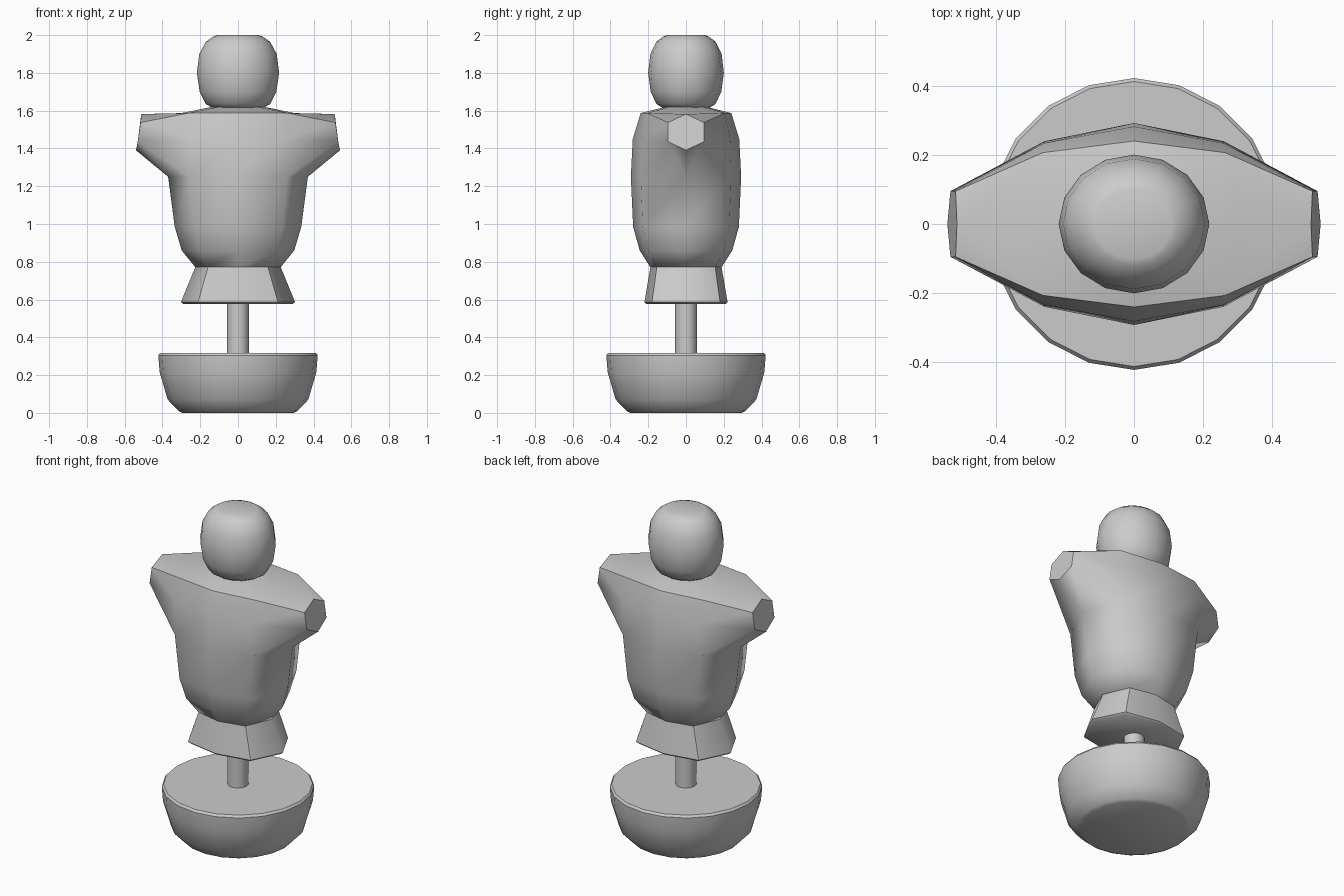
import bpy, bmesh
from math import pi, sin, cos, radians

if "Cube" in bpy.data.objects:
    bpy.data.objects.remove(bpy.data.objects["Cube"])


def finish(name, bm, angle):
    bmesh.ops.recalc_face_normals(bm, faces=bm.faces)
    me = bpy.data.meshes.new(name)
    bm.to_mesh(me)
    bm.free()
    ob = bpy.data.objects.new(name, me)
    bpy.context.collection.objects.link(ob)
    bpy.ops.object.select_all(action='DESELECT')
    ob.select_set(True)
    bpy.context.view_layer.objects.active = ob
    bpy.ops.object.shade_smooth_by_angle(angle=radians(angle))
    return ob


def circle(rx, ry, z, n):
    return [(rx * cos(2 * pi * i / n), ry * sin(2 * pi * i / n), z) for i in range(n)]


def octagon(rx, ry, z, dx=0.7, dy=0.82):
    # order: right, back-right, back, back-left, left, front-left, front, front-right
    x, y = rx * dx, ry * dy
    return [(rx, 0, z), (x, y, z), (0, ry, z), (-x, y, z),
            (-rx, 0, z), (-x, -y, z), (0, -ry, z), (x, -y, z)]


def bridge(bm, a, b, skip=()):
    n = len(a)
    for i in range(n):
        if i not in skip:
            bm.faces.new((a[i], a[(i + 1) % n], b[(i + 1) % n], b[i]))


def loft(name, loops, angle=40):
    bm = bmesh.new()
    rings = [[bm.verts.new(p) for p in loop] for loop in loops]
    for a, b in zip(rings, rings[1:]):
        bridge(bm, a, b)
    bm.faces.new(rings[0])
    bm.faces.new(rings[-1])
    return finish(name, bm, angle)


# weighted base
base = [(.295, 0), (.315, .01), (.372, .07), (.415, .215), (.422, .305), (.412, .318)]
loft("base", [circle(r, r, z, 20) for r, z in base])

# post
loft("post", [circle(.058, .058, z, 16) for z in (.3, .62)])

# flared hips
hips = [(.29, .21, .577), (.302, .22, .587), (.225, .188, .775)]
loft("hips", [octagon(*h) for h in hips], 50)

# head
head = [(.13, 1.612), (.17, 1.635), (.203, 1.7), (.218, 1.8),
        (.205, 1.9), (.17, 1.965), (.13, 1.993), (.11, 2.0)]
loft("head", [circle(r, r * .92, z, 16) for r, z in head])

# torso with arm stumps
bm = bmesh.new()
levels = [(.225, .188, .77), (.298, .245, .86), (.335, .28, .985), (.37, .292, 1.25)]
rings = [[bm.verts.new(p) for p in octagon(*l)] for l in levels]
for a, b in zip(rings, rings[1:]):
    bridge(bm, a, b)
bm.faces.new(rings[0])
side = (0, 3, 4, 7)
chest, collar, neck = [[bm.verts.new(p) for p in loop] for loop in (
    octagon(.37, .282, 1.45, .7, .83),
    octagon(.3, .24, 1.587, .88, .86),
    octagon(.13, .1, 1.622))]
low = rings[-1]
bridge(bm, low, chest, side)
bridge(bm, chest, collar, side)
bridge(bm, collar, neck)
bm.faces.new(neck)
for s, mid, d1, d2 in ((1, 0, 7, 1), (-1, 4, 5, 3)):
    bottom = bm.verts.new((s * .54, 0, 1.39))
    top = bm.verts.new((s * .512, 0, 1.582))
    pairs = []
    for d, y in ((d1, -.095), (d2, .095)):
        lo = bm.verts.new((s * .531, y, 1.437))
        up = bm.verts.new((s * .516, y, 1.537))
        bm.faces.new((low[mid], low[d], lo, bottom))
        bm.faces.new((low[d], chest[d], lo))
        bm.faces.new((chest[d], collar[d], up, lo))
        bm.faces.new((collar[d], collar[mid], top, up))
        pairs.append((lo, up))
    (l1, u1), (l2, u2) = pairs
    bm.faces.new((bottom, l1, u1, top, u2, l2))
for v in [chest[0], chest[4]]:
    bm.verts.remove(v)
finish("torso", bm, 58)
